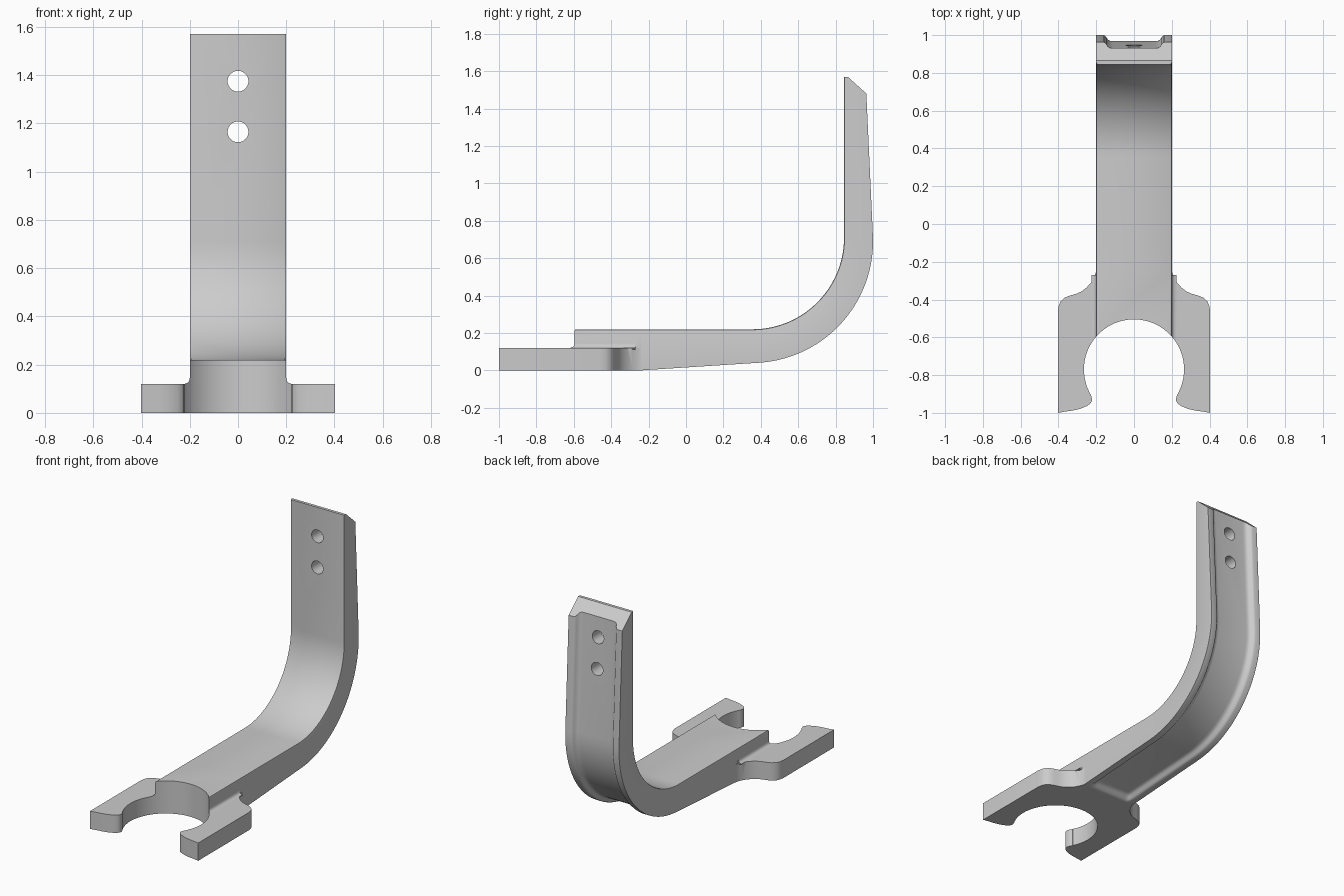
import bpy, bmesh, math
from mathutils import Vector

if "Cube" in bpy.data.objects:
    bpy.data.objects.remove(bpy.data.objects["Cube"], do_unlink=True)

grey = bpy.data.materials.new("plain grey")
grey.use_nodes = True
COLOUR = (0.6, 0.6, 0.6, 1)
grey.diffuse_color = COLOUR
grey.node_tree.nodes["Principled BSDF"].inputs["Base Color"].default_value = COLOUR


def finish(bm, name):
    bmesh.ops.recalc_face_normals(bm, faces=bm.faces)
    mesh = bpy.data.meshes.new(name)
    bm.to_mesh(mesh)
    bm.free()
    mesh.materials.append(grey)
    obj = bpy.data.objects.new(name, mesh)
    bpy.context.collection.objects.link(obj)
    return obj


def prism(name, points, offset):
    """Extrude a closed outline by an offset."""
    bm = bmesh.new()
    face = bm.faces.new([bm.verts.new(p) for p in points])
    out = bmesh.ops.extrude_face_region(bm, geom=[face])
    bmesh.ops.translate(bm, verts=[v for v in out["geom"] if isinstance(v, bmesh.types.BMVert)], vec=offset)
    return finish(bm, name)


def circle(radius, place, steps=64):
    return [place(radius * math.cos(2 * math.pi * i / steps), radius * math.sin(2 * math.pi * i / steps))
            for i in range(steps)]


def combine(target, other, operation):
    bpy.context.view_layer.objects.active = target
    mod = target.modifiers.new(operation, "BOOLEAN")
    mod.operation, mod.object, mod.solver = operation, other, "EXACT"
    bpy.ops.object.modifier_apply(modifier=mod.name)
    bpy.data.objects.remove(other, do_unlink=True)


# Arm path: inner point, outer point (y, z) and channel depth factor
stations = [((y, 0.22), (y, 0.0), 0) for y in (-0.65, -0.25)]
for y, depth in ((-0.237, 0.15), (-0.222, 0.6), (-0.207, 0.9), (-0.19, 1)):
    stations.append(((y, 0.22), (y, (y + 0.25) * 0.065), depth))
BENDS = 28
for i in range(BENDS + 1):
    t = i / BENDS
    a = math.radians(-90 + 90 * t)
    b = math.radians(-86.3 + 88.9 * t)
    stations.append(((0.355 + 0.49 * math.cos(a), 0.71 + 0.49 * math.sin(a)),
                     (0.35 + 0.65 * math.cos(b), 0.69 + 0.65 * math.sin(b)), 1))
stations.append(((0.845, 1.57), (0.96, 1.57), 1))

# Arm section: chamfered inner face, channelled outer face
outer_half = [(0.2, 0), (0.162, 0), (0.153, 0.004), (0.146, 0.012), (0.138, 0.024), (0.128, 0.03), (0.112, 0.032)]
bm = bmesh.new()
rings = []
for inner, outer, depth in stations:
    p, q = Vector((0, *inner)), Vector((0, *outer))
    d = (p - q).normalized()
    half = [(0.192, p), (0.198, p - d * 0.003), (0.2, p - d * 0.01)]
    half += [(x, q + d * s * depth) for x, s in outer_half]
    ring = half + [(-x, v) for x, v in reversed(half)]
    rings.append([bm.verts.new((x, v.y, v.z)) for x, v in ring])
for r, s in zip(rings, rings[1:]):
    for i in range(len(r)):
        j = (i + 1) % len(r)
        bm.faces.new((r[i], r[j], s[j], s[i]))
bm.faces.new(rings[0])
bm.faces.new(rings[-1])
# Slanted cut at the tip
cut = bmesh.ops.bisect_plane(bm, geom=bm.verts[:] + bm.edges[:] + bm.faces[:], plane_co=(0, 0.865, 1.57),
                             plane_no=(0, 0.09, 0.1), clear_outer=True)
edges = [e for e in cut["geom_cut"] if isinstance(e, bmesh.types.BMEdge) and e.is_boundary]
bmesh.ops.edgeloop_fill(bm, edges=edges)
bracket = finish(bm, "bracket")

# Fork plate with flared shoulders and hooked prongs
half = [(0.17, -0.26), (0.198, -0.23), (0.202, -0.256), (0.212, -0.284), (0.23, -0.314), (0.254, -0.339),
        (0.28, -0.358), (0.307, -0.37), (0.34, -0.379), (0.365, -0.389), (0.388, -0.409), (0.398, -0.431),
        (0.403, -0.46), (0.403, -1.0), (0.365, -0.993), (0.325, -0.988), (0.286, -0.979), (0.25, -0.964),
        (0.233, -0.952), (0.224, -0.94), (0.222, -0.926), (0.228, -0.905), (0.239, -0.886), (0.2, -0.7)]
outline = half + [(-x, y) for x, y in reversed(half)]
combine(bracket, prism("fork_plate", [(x, y, 0) for x, y in outline], (0, 0, 0.12)), "UNION")

# Fillets between plate and arm
fillet = [(0.19, 0.11), (0.225, 0.115), (0.225, 0.12), (0.214, 0.122), (0.206, 0.127), (0.202, 0.134),
          (0.2, 0.145), (0.19, 0.145)]
for side in (-1, 1):
    combine(bracket, prism("fillet", [(side * x, -0.66, z) for x, z in fillet], (0, 0.39, 0)), "UNION")

# Round seat opening and the two fixing holes
combine(bracket, prism("seat_cutter", circle(0.265, lambda u, v: (u, v - 0.77, -0.1), 96), (0, 0, 0.5)), "DIFFERENCE")
for height in (1.165, 1.375):
    combine(bracket, prism("hole_cutter", circle(0.043, lambda u, v: (u, 0.7, height + v), 40), (0, 0.4, 0)),
            "DIFFERENCE")

bpy.ops.object.select_all(action="DESELECT")
bracket.select_set(True)
bpy.context.view_layer.objects.active = bracket
bpy.ops.object.shade_smooth_by_angle(angle=math.radians(32))
